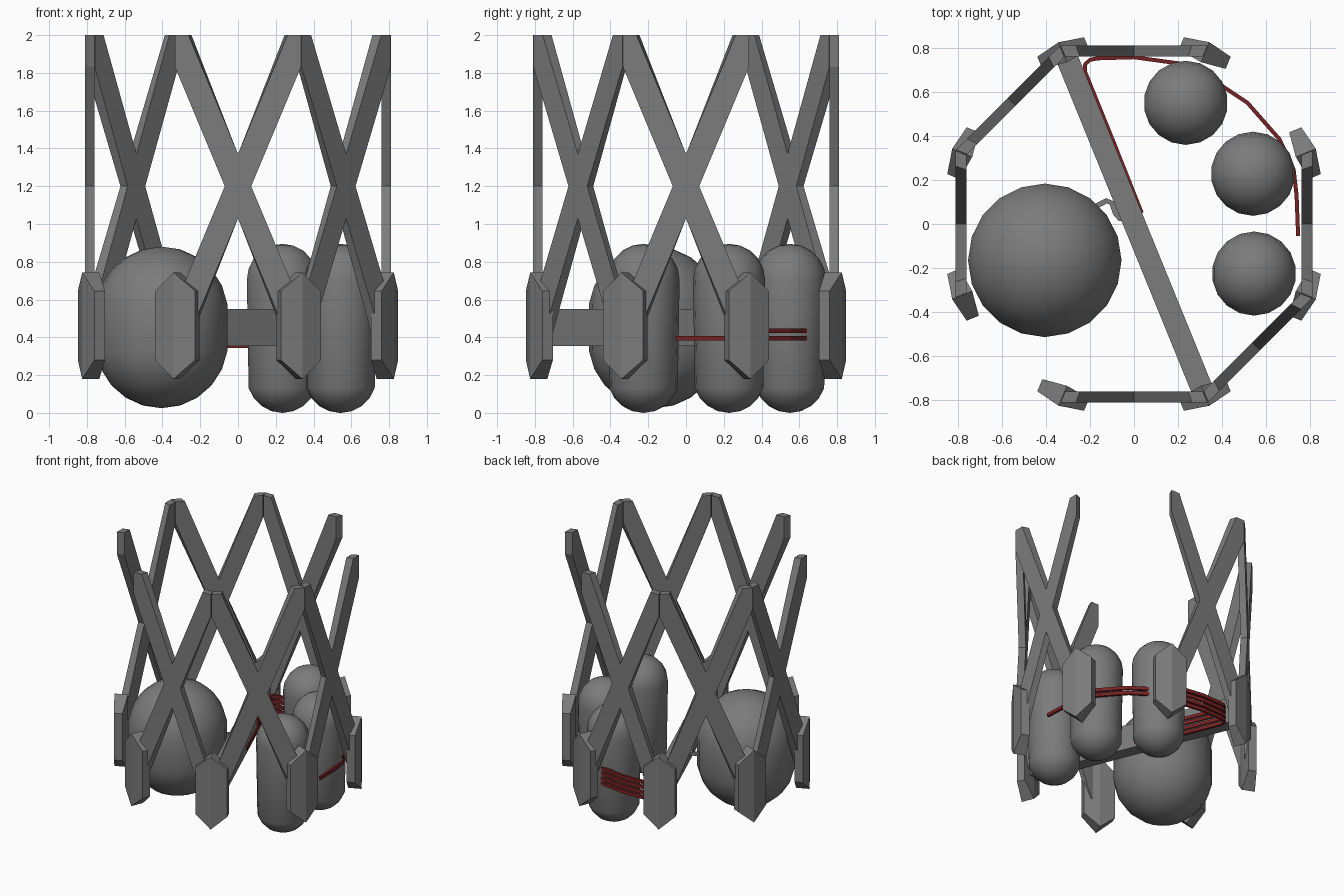
import bpy, bmesh, math
from mathutils import Matrix, Vector

if "Cube" in bpy.data.objects:
    bpy.data.objects.remove(bpy.data.objects["Cube"])


def material(name, rgb):
    m = bpy.data.materials.new(name)
    m.diffuse_color = (*rgb, 1)
    m.use_nodes = True
    m.node_tree.nodes["Principled BSDF"].inputs["Base Color"].default_value = m.diffuse_color
    return m


GREY = material("grey", (0.2, 0.2, 0.2))
RED = material("dark red", (0.18, 0.016, 0.016))


def finish(bm, name, mat, smooth=False):
    bmesh.ops.recalc_face_normals(bm, faces=bm.faces)
    me = bpy.data.meshes.new(name)
    bm.to_mesh(me)
    bm.free()
    me.materials.append(mat)
    for p in me.polygons:
        p.use_smooth = smooth
    ob = bpy.data.objects.new(name, me)
    bpy.context.collection.objects.link(ob)
    return ob


def loft(name, loop_a, loop_b, mat, matrix=None):
    """Solid between two matching outlines."""
    bm = bmesh.new()
    a = [bm.verts.new(p) for p in loop_a]
    b = [bm.verts.new(p) for p in loop_b]
    n = len(a)
    bm.faces.new(a)
    bm.faces.new(b[::-1])
    for i in range(n):
        bm.faces.new((a[i], b[i], b[(i + 1) % n], a[(i + 1) % n]))
    if matrix:
        bm.transform(matrix)
    return finish(bm, name, mat)


# Crossed braces on six of the eight sides, ends mitred at the corners
half = [(0, 1.37), (.2625, 2), (.333, 2), (.333, 1.83), (.07, 1.2),
        (.333, .57), (.333, .4), (.2625, .4), (0, 1.03)]
outline = half + [(-u, z) for u, z in half[-2:0:-1]]
R_IN, R_OUT = 0.76, 0.81
for k in (0, 2, 3, 4, 6, 7):            # 1 and 5 are the open sides
    loops = [[(r, u * r / R_OUT, z) for u, z in outline] for r in (R_IN, R_OUT)]
    loft("cross_brace_%d" % k, *loops, GREY, Matrix.Rotation(k * math.pi / 4, 4, 'Z'))

# Folded hexagonal corner plates
W = 0.115
for k in range(8):
    bm = bmesh.new()
    section = {-1: (.81, .87, .28, .645), 0: (.795, .893, .18, .743), 1: (.81, .87, .28, .645)}
    rings = []
    for s, (ri, ro, lo, hi) in section.items():
        rings.append([bm.verts.new((r, s * W, z)) for r, z in
                      ((ri, lo), (ro, lo), (ro, hi), (ri, hi))])
    for a, b in zip(rings, rings[1:]):
        for i in range(4):
            j = (i + 1) % 4
            bm.faces.new((a[i], a[j], b[j], b[i]))
    bm.faces.new(rings[0])
    bm.faces.new(rings[2][::-1])
    bm.transform(Matrix.Rotation((k + .5) * math.pi / 4, 4, 'Z'))
    finish(bm, "corner_plate_%d" % k, GREY)

# Diagonal beam across the frame
p, q = Vector((-.305, .755, 0)), Vector((.315, -.765, 0))
side = Vector((q.y - p.y, p.x - q.x, 0)).normalized() * .05
base = [p + side, q + side, q - side, p - side]
loft("diagonal_beam", [v + Vector((0, 0, .355)) for v in base],
     [v + Vector((0, 0, .55)) for v in base], GREY)


# Rounded tanks: sphere halves pulled apart vertically
def tank(name, x, y, r, z0, z1, seg):
    bm = bmesh.new()
    bmesh.ops.create_uvsphere(bm, u_segments=seg, v_segments=seg // 2 + 1, radius=r)
    stretch = (z1 - z0) / 2 - r
    for v in bm.verts:
        v.co.z += math.copysign(stretch, v.co.z)
        v.co += Vector((x, y, (z0 + z1) / 2))
    finish(bm, name, GREY, True)


tank("large_tank", -.405, -.165, .352, .025, .88, 20)
for i, (x, y) in enumerate(((.235, .55), (.54, .228), (.545, -.225))):
    tank("small_tank_%d" % i, x, y, .191, 0, .895, 18)


# Swept strands with a rectangular section
def strand(name, path, z, width, height, mat):
    pts = [Vector((x, y, z)) for x, y in path]
    bm = bmesh.new()
    prev = first = None
    for i, pt in enumerate(pts):
        d = (pts[min(i + 1, len(pts) - 1)] - pts[max(i - 1, 0)]).normalized()
        n = Vector((-d.y, d.x, 0)) * width / 2
        up = Vector((0, 0, height / 2))
        ring = [bm.verts.new(pt + o) for o in (n + up, n - up, -n - up, -n + up)]
        if prev:
            for a in range(4):
                b = (a + 1) % 4
                bm.faces.new((prev[a], prev[b], ring[b], ring[a]))
        first = first or ring
        prev = ring
    bm.faces.new(first)
    bm.faces.new(prev[::-1])
    finish(bm, name, mat)


# Red hose coils: four strands of different lengths along beam and back wall
hose = [(.035, .05), (-.09, .365), (-.222, .69), (-.222, .725), (-.20, .745),
        (-.165, .752), (0, .757), (.21, .728), (.33, .68), (.41, .62), (.515, .55),
        (.66, .385), (.725, .245), (.738, .13), (.745, -.055)]
strand("hose_0", hose, .395, .018, .026, RED)
strand("hose_1", hose[1:13], .435, .018, .026, RED)
strand("hose_2", hose[1:9], .473, .018, .026, RED)
strand("hose_3", hose[1:9], .357, .018, .026, RED)

# Small pipe from the large tank to the beam
strand("tank_pipe", [(-.19, .07), (-.155, .09), (-.125, .105), (-.10, .095),
                     (-.085, .05), (-.065, .025), (-.02, .02)], .44, .024, .024, GREY)
